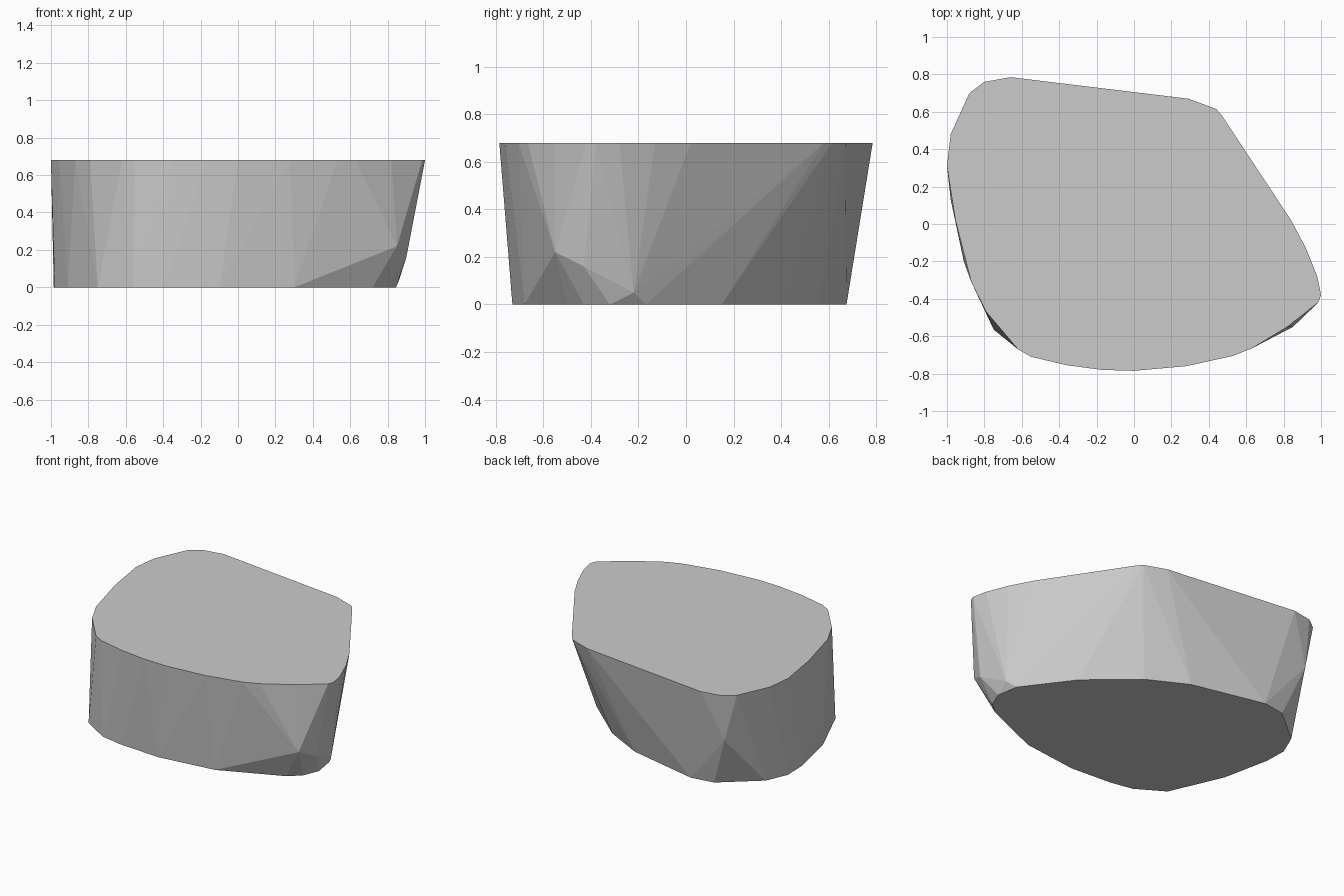
import bpy, bmesh, math

HEIGHT = 0.68

# Outline of the flat upper face
top = [(-0.66, 0.785), (-0.80, 0.76), (-0.88, 0.70), (-0.98, 0.48), (-1.0, 0.31),
       (-0.955, 0.02), (-0.87, -0.31), (-0.79, -0.47), (-0.62, -0.67), (-0.55, -0.71),
       (-0.36, -0.755), (-0.17, -0.78), (0.0, -0.785), (0.28, -0.76), (0.53, -0.705),
       (0.63, -0.665), (0.82, -0.55), (0.985, -0.42), (1.0, -0.38), (0.98, -0.28), (0.92, -0.13),
       (0.84, 0.02), (0.47, 0.58), (0.44, 0.615), (0.29, 0.67)]

# Smaller outline resting on the ground
base = [(0.72, -0.50), (0.80, -0.43), (0.845, -0.32), (0.82, -0.17), (0.58, 0.15),
        (0.27, 0.42), (0.0, 0.56), (-0.51, 0.675), (-0.67, 0.65), (-0.92, 0.44),
        (-0.985, 0.29), (-0.98, 0.13), (-0.91, -0.20), (-0.75, -0.565), (-0.56, -0.68),
        (-0.40, -0.71), (-0.10, -0.73), (0.30, -0.68)]

# Bulging points part-way up the rounded corners
bulges = [(0.85, -0.55, 0.22), (0.90, -0.43, 0.16), (0.865, -0.22, 0.05),
          (0.835, -0.43, 0.06), (-0.80, 0.72, 0.35)]

# Stone: hull stretched around the two outlines
bm = bmesh.new()
for pts, z in ((top, HEIGHT), (base, 0.0)):
    for x, y in pts:
        bm.verts.new((x, y, z))
for p in bulges:
    bm.verts.new(p)
bmesh.ops.convex_hull(bm, input=bm.verts[:])
bmesh.ops.delete(bm, geom=[v for v in bm.verts if not v.link_faces], context='VERTS')
bmesh.ops.dissolve_limit(bm, angle_limit=math.radians(0.5), verts=bm.verts[:], edges=bm.edges[:])
bmesh.ops.recalc_face_normals(bm, faces=bm.faces[:])

mesh = bpy.data.meshes.new("stone_block")
bm.to_mesh(mesh)
bm.free()
bpy.context.collection.objects.link(bpy.data.objects.new("stone_block", mesh))
